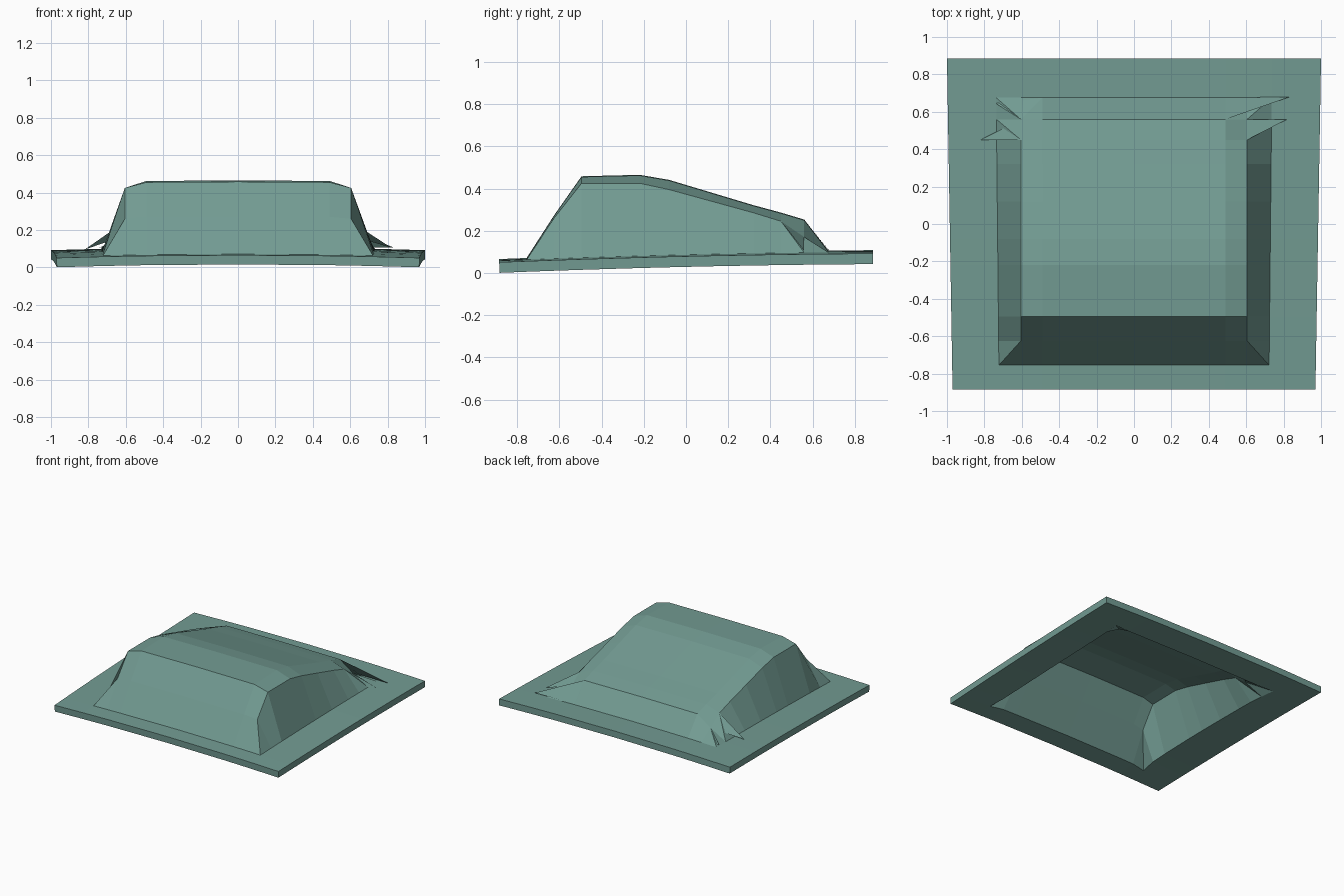
import bpy, bmesh

if "Cube" in bpy.data.objects:
    bpy.data.objects.remove(bpy.data.objects["Cube"])

T = 0.05  # sheet thickness


def base(x, y):
    # gently crowned and tilted flange surface
    t = (y + 0.88) / 1.76
    return 0.066 + 0.042 * t + 0.03 * t * (1 - t) - 0.016 * x * x


# rows: y, crown height, shoulder height (None = flange level)
ROWS = [
    (-0.885, None, None), (-0.755, None, None), (-0.625, 0.27, 0.26),
    (-0.495, 0.455, 0.425), (-0.22, 0.462, 0.425), (-0.08, 0.438, 0.395),
    (0.12, 0.378, 0.34), (0.32, 0.318, 0.285), (0.45, 0.283, 0.245),
    (0.56, 0.25, 0.17), (0.675, None, None), (0.885, None, None),
]

bm = bmesh.new()
grid = []
for y, crown, shoulder in ROWS:
    edge = 0.985 + 0.015 * y / 0.885
    foot = 0.73 + 0.01 * y
    row = []
    for x in (-edge, -foot, -0.605, -0.49, 0, 0.49, 0.605, foot, edge):
        z = base(x, y)
        if crown and abs(x) < 0.5:
            z = crown + (0.003 if x == 0 else 0)
        elif crown and abs(x) < 0.61:
            z = shoulder
        row.append(bm.verts.new((x, y, z)))
    grid.append(row)

# skin the grid; corner cells are split along a chosen diagonal
for j in range(len(ROWS) - 1):
    for i in range(8):
        a, b = grid[j][i], grid[j][i + 1]
        d, c = grid[j + 1][i], grid[j + 1][i + 1]
        if (j, i) in ((1, 6), (9, 1), (8, 1)):
            bm.faces.new((a, b, d))
            bm.faces.new((b, c, d))
        elif (j, i) in ((1, 1), (9, 6), (8, 6)):
            bm.faces.new((a, b, c))
            bm.faces.new((a, c, d))
        else:
            bm.faces.new((a, b, c, d))
mesh = bpy.data.meshes.new("hood_panel")
bm.to_mesh(mesh)
bm.free()
panel = bpy.data.objects.new("hood_panel", mesh)
bpy.context.collection.objects.link(panel)
sol = panel.modifiers.new("thickness", 'SOLIDIFY')
sol.thickness = T
sol.offset = -1

# small creased fins at the hump corners
FINS = [
    [(0.49, 0.56, 0.25), (0.835, 0.68, 0.105), (0.49, 0.675, 0.11)],
    [(0.605, 0.45, 0.245), (0.82, 0.56, 0.105), (0.605, 0.56, 0.17)],
    [(-0.605, 0.56, 0.17), (-0.82, 0.45, 0.095), (-0.605, 0.45, 0.245)],
    [(-0.49, 0.675, 0.11), (-0.74, 0.645, 0.105), (-0.605, 0.56, 0.17)],
    [(0.625, -0.65, 0.17), (0.63, -0.72, 0.065), (0.70, -0.72, 0.065)],
    [(0.625, -0.65, 0.17), (0.70, -0.72, 0.065), (0.70, -0.65, 0.065)],
]
fm = bpy.data.meshes.new("corner_creases")
fm.from_pydata([v for f in FINS for v in f], [],
               [(3 * k, 3 * k + 1, 3 * k + 2) for k in range(len(FINS))])
fins = bpy.data.objects.new("corner_creases", fm)
bpy.context.collection.objects.link(fins)

# green-grey paint
paint = bpy.data.materials.new("panel_paint")
paint.diffuse_color = (0.17, 0.33, 0.29, 1)
paint.use_nodes = True
paint.node_tree.nodes["Principled BSDF"].inputs["Base Color"].default_value = paint.diffuse_color
for ob in (panel, fins):
    ob.data.materials.append(paint)
